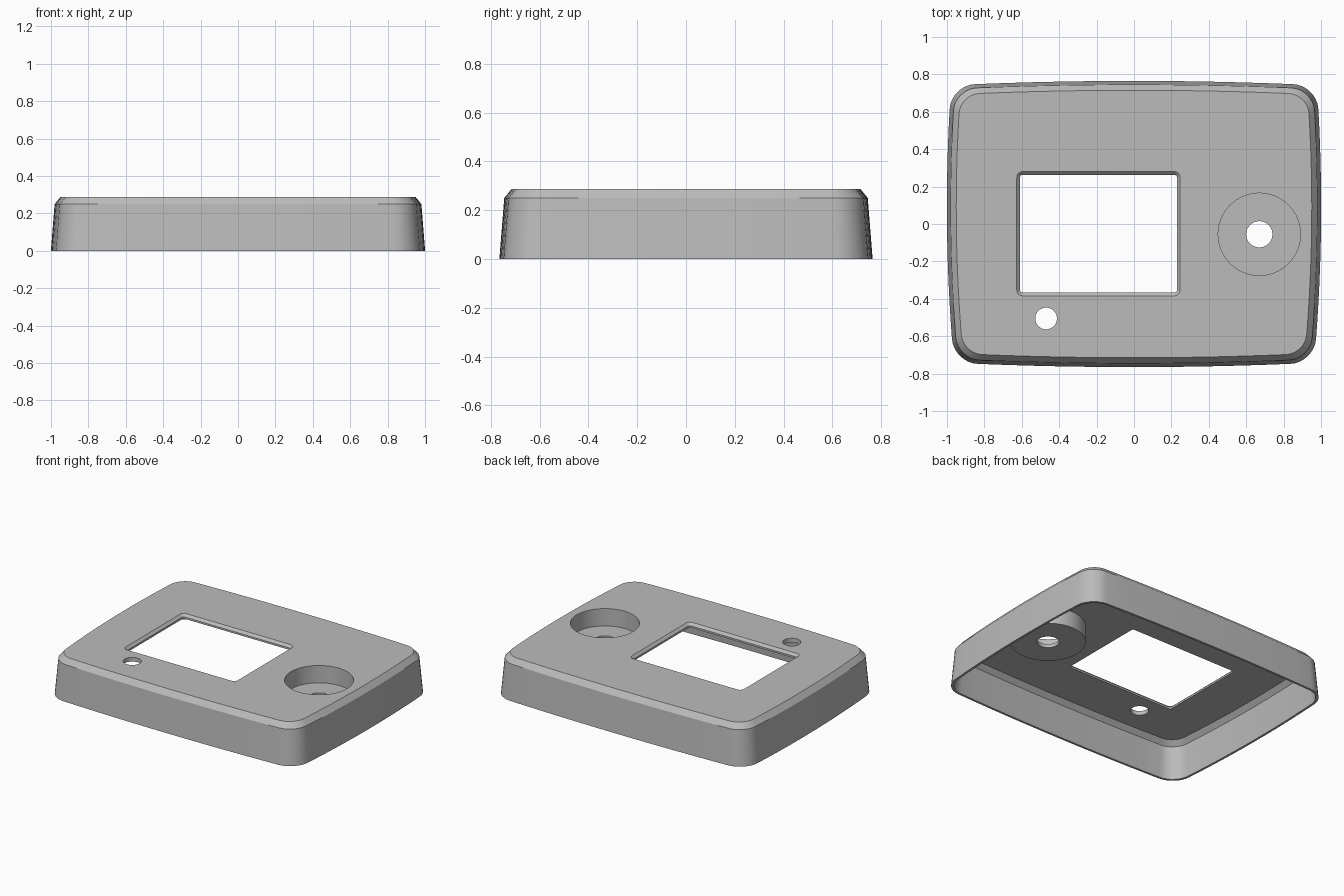
import bpy, bmesh, math
from math import sin, cos, pi

old = bpy.data.objects.get("Cube")
if old:
    bpy.data.objects.remove(old, do_unlink=True)

grey = bpy.data.materials.new("plain_grey")
grey.use_nodes = True
colour = (0.5, 0.5, 0.5, 1)
grey.diffuse_color = colour
grey.node_tree.nodes["Principled BSDF"].inputs["Base Color"].default_value = colour


def rounded(cx, cy, w, h, r, bulge=0.0, sides=12, steps=8):
    """Rounded rectangle (half sizes w, h); bulge bows its sides outwards."""
    corners = []
    for k, (sx, sy) in enumerate([(1, 1), (-1, 1), (-1, -1), (1, -1)]):
        arc = [(k + i / steps) * pi / 2 for i in range(steps + 1)]
        corners.append([(sx * (w - r) + r * cos(a), sy * (h - r) + r * sin(a)) for a in arc])
    pts = []
    for k, arc in enumerate(corners):
        pts += arc
        a, b = arc[-1], corners[(k + 1) % 4][0]
        if bulge:
            pts += [(a[0] + (b[0] - a[0]) * i / sides, a[1] + (b[1] - a[1]) * i / sides)
                    for i in range(1, sides)]
    # bow the sides and narrow the front end very slightly
    taper = bulge / 4
    return [(cx + x * (1 - bulge * (y / h) ** 2 + taper * y / h),
             cy + y * (1 - bulge * (x / w) ** 2)) for x, y in pts]


def circle(cx, cy, r, n=64):
    return [(cx + r * cos(2 * pi * i / n), cy + r * sin(2 * pi * i / n)) for i in range(n)]


def loft(name, rings):
    """Closed solid through (outline, z) rings, listed bottom to top."""
    bm = bmesh.new()
    loops = [[bm.verts.new((x, y, z)) for x, y in pts] for pts, z in rings]
    for lo, hi in zip(loops, loops[1:]):
        n = len(lo)
        for i in range(n):
            j = (i + 1) % n
            bm.faces.new((lo[i], lo[j], hi[j], hi[i]))
    bm.faces.new(loops[0][::-1])
    bm.faces.new(loops[-1])
    mesh = bpy.data.meshes.new(name)
    bm.to_mesh(mesh)
    bm.free()
    mesh.materials.append(grey)
    ob = bpy.data.objects.new(name, mesh)
    bpy.context.collection.objects.link(ob)
    return ob


def combine(target, tool, operation):
    mod = target.modifiers.new(tool.name, "BOOLEAN")
    mod.object, mod.operation, mod.solver = tool, operation, "EXACT"
    bpy.context.view_layer.objects.active = target
    bpy.ops.object.modifier_apply(modifier=mod.name)
    bpy.data.objects.remove(tool, do_unlink=True)


def shell_ring(inset, z):
    return rounded(0, 0, 1 - inset, 0.765 - inset, 0.13 - inset / 2, 0.03), z


# Outer cover with sloping walls and a chamfered top edge
cover = loft("cover", [shell_ring(0, 0), shell_ring(0.02, 0.25), shell_ring(0.05, 0.287)])

# Hollow underside
hollow = loft("hollow", [shell_ring(0.014, -0.02), shell_ring(0.036, 0.225),
                         shell_ring(0.066, 0.257)])
combine(cover, hollow, "DIFFERENCE")

# Round cup for the dial, with a shaft hole through its floor
dial = (0.67, -0.055)
combine(cover, loft("cup", [(circle(*dial, 0.24), 0.14), (circle(*dial, 0.24), 0.275)]), "UNION")
combine(cover, loft("cup_recess", [(circle(*dial, 0.22), 0.165), (circle(*dial, 0.22), 0.4)]),
        "DIFFERENCE")
combine(cover, loft("shaft_hole", [(circle(*dial, 0.07), 0.05), (circle(*dial, 0.07), 0.4)]),
        "DIFFERENCE")

# Small button hole
button = circle(-0.47, -0.505, 0.058)
combine(cover, loft("button_hole", [(button, 0.1), (button, 0.4)]), "DIFFERENCE")

# Screen window with a chamfered rim
screen = [(rounded(-0.19, -0.052, 0.42 + g, 0.315 + g, 0.015 + g), z)
          for g, z in [(0, 0.1), (0, 0.27), (0.017, 0.287), (0.017, 0.4)]]
combine(cover, loft("window", screen), "DIFFERENCE")

# Smooth walls, crisp chamfers
bpy.ops.object.select_all(action="DESELECT")
cover.select_set(True)
bpy.context.view_layer.objects.active = cover
bpy.ops.object.shade_smooth_by_angle(angle=math.radians(25))
